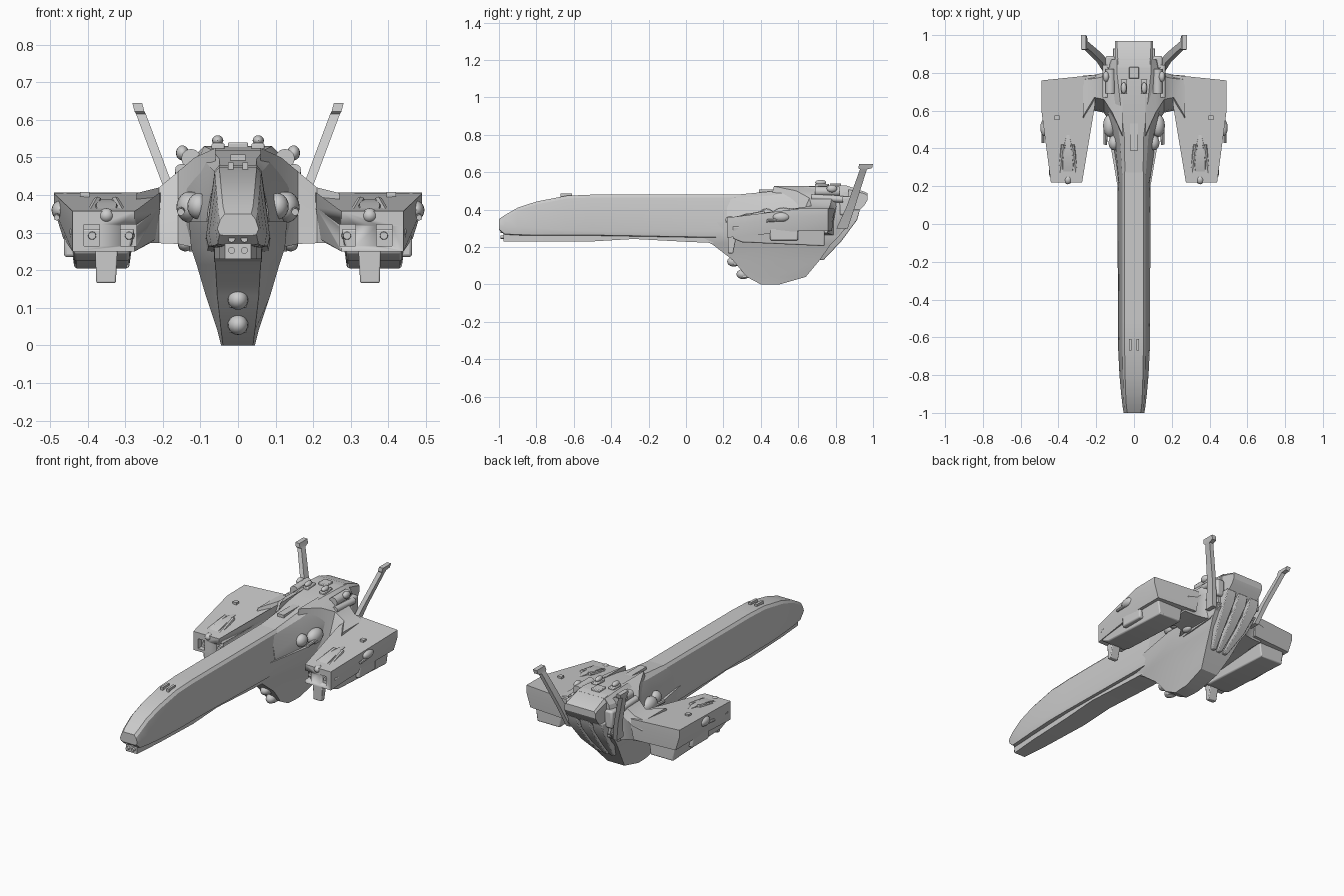
import bpy, bmesh, math
from mathutils import Vector

if "Cube" in bpy.data.objects:
    bpy.data.objects.remove(bpy.data.objects["Cube"])


def finish(ob, mirror=False, bevel=0, angle=28):
    if mirror:
        ob.modifiers.new("Mirror", 'MIRROR')
    if bevel:
        b = ob.modifiers.new("Bevel", 'BEVEL')
        b.width, b.segments, b.limit_method = bevel, 2, 'ANGLE'
    bpy.ops.object.select_all(action='DESELECT')
    bpy.context.view_layer.objects.active = ob
    ob.select_set(True)
    bpy.ops.object.shade_smooth_by_angle(angle=math.radians(angle))
    return ob


def from_bmesh(name, bm, **kw):
    bmesh.ops.recalc_face_normals(bm, faces=bm.faces)
    me = bpy.data.meshes.new(name)
    bm.to_mesh(me)
    bm.free()
    ob = bpy.data.objects.new(name, me)
    bpy.context.collection.objects.link(ob)
    return finish(ob, **kw)


def loft(name, rings, **kw):
    """Skin a list of closed rings of 3D points and cap both ends."""
    bm = bmesh.new()
    vs = [[bm.verts.new(p) for p in r] for r in rings]
    n = len(rings[0])
    for a, b in zip(vs, vs[1:]):
        for i in range(n):
            j = (i + 1) % n
            bm.faces.new((a[i], a[j], b[j], b[i]))
    bm.faces.new(vs[0])
    bm.faces.new(vs[-1])
    return from_bmesh(name, bm, **kw)


def sym(y, half):
    """Half cross-section (x, z) at y, completed across x = 0."""
    return [(x, y, z) for x, z in half] + [(-x, y, z) for x, z in reversed(half)]


def box(name, x, y, z, **kw):
    return loft(name, [[(x[0], y[0], k), (x[1], y[0], k), (x[1], y[1], k), (x[0], y[1], k)] for k in z], **kw)


def ball(name, c, r, **kw):
    bm = bmesh.new()
    bmesh.ops.create_uvsphere(bm, u_segments=16, v_segments=10, radius=1)
    for v in bm.verts:
        v.co = Vector(a * b + d for a, b, d in zip(v.co, r, c))
    return from_bmesh(name, bm, angle=40, **kw)


def tube(name, a, b, r, r2=None, seg=12, **kw):
    a, b = Vector(a), Vector(b)
    q = (b - a).to_track_quat('Z', 'Y')
    ring = lambda c, rad: [c + q @ Vector((rad * math.cos(i * math.tau / seg), rad * math.sin(i * math.tau / seg), 0))
                           for i in range(seg)]
    return loft(name, [ring(a, r), ring(b, r if r2 is None else r2)], angle=40, **kw)


# Long neck with sloping nose
neck = [(-1, .35, .035, .31, .055, .295), (-.97, .37, .04, .31, .06, .27), (-.9, .41, .044, .305, .068, .266),
        (-.8, .443, .047, .30, .077, .264), (-.64, .474, .05, .29, .085, .264), (-.5, .48, .05, .285, .085, .264),
        (.28, .48, .05, .285, .088, .25), (.45, .487, .05, .285, .09, .25)]
loft("neck", [sym(y, [(tw, t), (tw + .012, t - .015), (w, m), (w - .006, b), (w - .02, b - .003)])
              for y, t, tw, m, w, b in neck])
loft("chin_strip", [sym(y, [(w, .285), (w, b)]) for y, w, b in
                    [(-.975, .035, .23), (-.8, .05, .23), (-.5, .062, .23), (-.28, .064, .243),
                     (0, .064, .228), (.3, .064, .215)]])
for z in (.253, .283):
    tube("nose_gun_tube", (.017, -.96, z), (.017, -.992, z), .009, mirror=True)
box("neck_sensor", (.012, .026), (-.67, -.61), (.46, .487), mirror=True)

# Swelling upper hull that ends in the tail block
loft("upper_hull", [sym(y, p) for y, p in [
    (.22, [(.048, .475), (.06, .46), (.08, .36), (.086, .29), (.075, .25)]),
    (.45, [(.05, .497), (.075, .475), (.10, .40), (.12, .30), (.11, .25)]),
    (.62, [(.07, .52), (.10, .505), (.14, .42), (.145, .33), (.13, .25)]),
    (.80, [(.09, .53), (.13, .49), (.155, .42), (.15, .34), (.13, .26)]),
    (.87, [(.09, .525), (.115, .495), (.13, .42), (.13, .36), (.12, .31)])]])
loft("tail_block", [sym(y, p) for y, p in [
    (.78, [(.085, .528), (.10, .51), (.10, .33)]),
    (.86, [(.085, .528), (.10, .51), (.10, .33)]),
    (.955, [(.09, .495), (.10, .485), (.10, .425)]),
    (.97, [(.09, .488), (.10, .475), (.10, .45)])]])

# Deep keel, lofted upward
keel = [(0, .40, .46, .50, .04, .045, .045), (.04, .325, .48, .64, .045, .055, .055),
        (.13, .25, .48, .715, .055, .085, .085), (.215, .14, .47, .775, .06, .11, .105),
        (.26, .04, .45, .82, .06, .125, .125), (.33, .04, .45, .875, .06, .13, .135)]
loft("keel", [[(fw, f, z), (mw, m, z), (rw, r, z), (-rw, r, z), (-mw, m, z), (-fw, f, z)]
              for z, f, m, r, fw, mw, rw in keel])

# Exhaust bells on the sloping rear of the keel
for x in (-.08, 0, .08):
    loft("exhaust_bell", [[(x * k - w, y0, z), (x * k + w, y0, z), (x * k + w, y1, z), (x * k - w, y1, z)]
                          for k, w, y0, y1, z in [(.5, .012, .66, .735, .13), (.85, .024, .72, .83, .23),
                                                  (1, .032, .8, .915, .345), (1, .032, .8, .93, .40)]], bevel=.004)

# Belly guns under the front of the keel
for y, z in ((.27, .055), (.22, .122)):
    box("belly_gun_mount", (-.024, .024), (y + .03, y + .16), (z - .022, z + .022), bevel=.005)
    ball("belly_gun_ball", (0, y + .035, z), (.027, .035, .027))

# Wing roots, lofted outward
roots = [(.06, .40, .86, .25, .525), (.115, .52, .83, .26, .50), (.16, .59, .80, .27, .462),
         (.21, .60, .79, .272, .42), (.27, .50, .785, .275, .405)]
loft("wing_root", [[(x, f, b), (x, f + .01, b + .05), (x, f + .07, t), (x, r - .02, t), (x, r, t - .05),
                    (x, r - .03, b)] for x, f, r, b, t in roots], mirror=True)

# Wing pods
plan = [(.208, .62), (.275, .22), (.44, .22), (.49, .60), (.49, .76), (.2, .79)]
low = [(.215, .62), (.275, .22), (.44, .22), (.465, .60), (.465, .76), (.21, .78)]
top = lambda y: .357 + .05 * min(1, max(0, (y - .22) / .4))
pod = loft("wing_pod", [[(x, y, .25 + .035 * (y > .5)) for x, y in low], [(x, y, top(y) - .04) for x, y in plan],
                        [(x, y, top(y)) for x, y in plan]], mirror=True)
for x in (.29, .388):
    cut = box("launch_bay_cutter", (x - .02, x + .022), (.15, .30), (.265, .322), mirror=True)
    cut.hide_render = cut.hide_viewport = True
    m = pod.modifiers.new("Bay", 'BOOLEAN')
    m.operation, m.object = 'DIFFERENCE', cut
    tube("bay_missile", (x, .31, .292), (x, .24, .292), .016, .01, mirror=True)
loft("pod_belly", [[(.275, y, .31), (.45, y, .31), (.435, y, b), (.29, y, b)]
                   for y, b in ((.25, .245), (.30, .225), (.74, .205))], mirror=True, bevel=.006)
loft("pod_leg", [[(x0, y0, z), (x1, y0, z), (x1, y1, z), (x0, y1, z)] for x0, x1, y0, y1, z in
                 [(.325, .377, .225, .252, .166), (.32, .38, .225, .27, .26)]], mirror=True, bevel=.004)

# Cockpit-like gun nest on each pod
ball("nest_ball", (.35, .235, .345), (.021, .025, .02), mirror=True)
loft("nest_hood", [[(.35 - w, y, .33), (.35 + w, y, .33), (.35 + w * .6, y, z), (.35 - w * .6, y, z)]
                   for y, w, z in ((.25, .04, .355), (.32, .045, .378), (.42, .03, .388), (.47, .012, .385))],
     mirror=True)
for x in (.303, .397):
    tube("nest_barrel", (x, .23, .343), (x + (.35 - x) * .5, .42, .384), .012, seg=8, mirror=True)

# Outer wing turrets
ball("side_turret", (.474, .51, .36), (.022, .045, .025), mirror=True)
tube("side_turret_gun", (.48, .50, .345), (.482, .43, .34), .008, seg=8, mirror=True)
box("side_equipment", (.42, .463), (.45, .60), (.235, .30), mirror=True, bevel=.008)
box("wing_rib", (.395, .42), (.55, .575), (.38, .408), mirror=True)

# Hull turrets and greebles
ball("hull_turret", (.128, .52, .368), (.036, .06, .042), mirror=True)
ball("hull_turret_front", (.105, .43, .37), (.03, .04, .035), mirror=True)
tube("hull_turret_gun", (.15, .50, .36), (.152, .42, .355), .01, seg=8, mirror=True)
ball("lower_turret", (.14, .62, .27), (.02, .035, .02), mirror=True)
ball("shoulder_ball", (.148, .78, .512), (.017, .028, .02), mirror=True)
tube("shoulder_cylinder", (.125, .69, .497), (.125, .82, .497), .026, mirror=True)
tube("shoulder_pipe", (.15, .67, .465), (.15, .84, .455), .018, mirror=True)
box("dorsal_vent", (.036, .07), (.69, .765), (.51, .538), mirror=True, bevel=.004)
ball("dorsal_dome", (.054, .72, .545), (.015, .03, .014), mirror=True)
box("dorsal_hatch", (-.027, .027), (.77, .83), (.51, .54), bevel=.004)
box("dorsal_spine", (-.02, .02), (.39, .62), (.47, .508))
box("rear_pipe_box", (.10, .15), (.82, .89), (.37, .47), mirror=True, bevel=.01)

# Raked tail masts with hooked tips
mast = [(.15, .805, .865, .30), (.185, .86, .905, .42), (.258, .93, .967, .615), (.262, .922, .995, .622),
        (.268, .925, 1.0, .645)]
loft("tail_mast", [[(x - .013, y0, z), (x + .013, y0, z), (x + .013, y1, z), (x - .013, y1, z)]
                   for x, y0, y1, z in mast], mirror=True)
